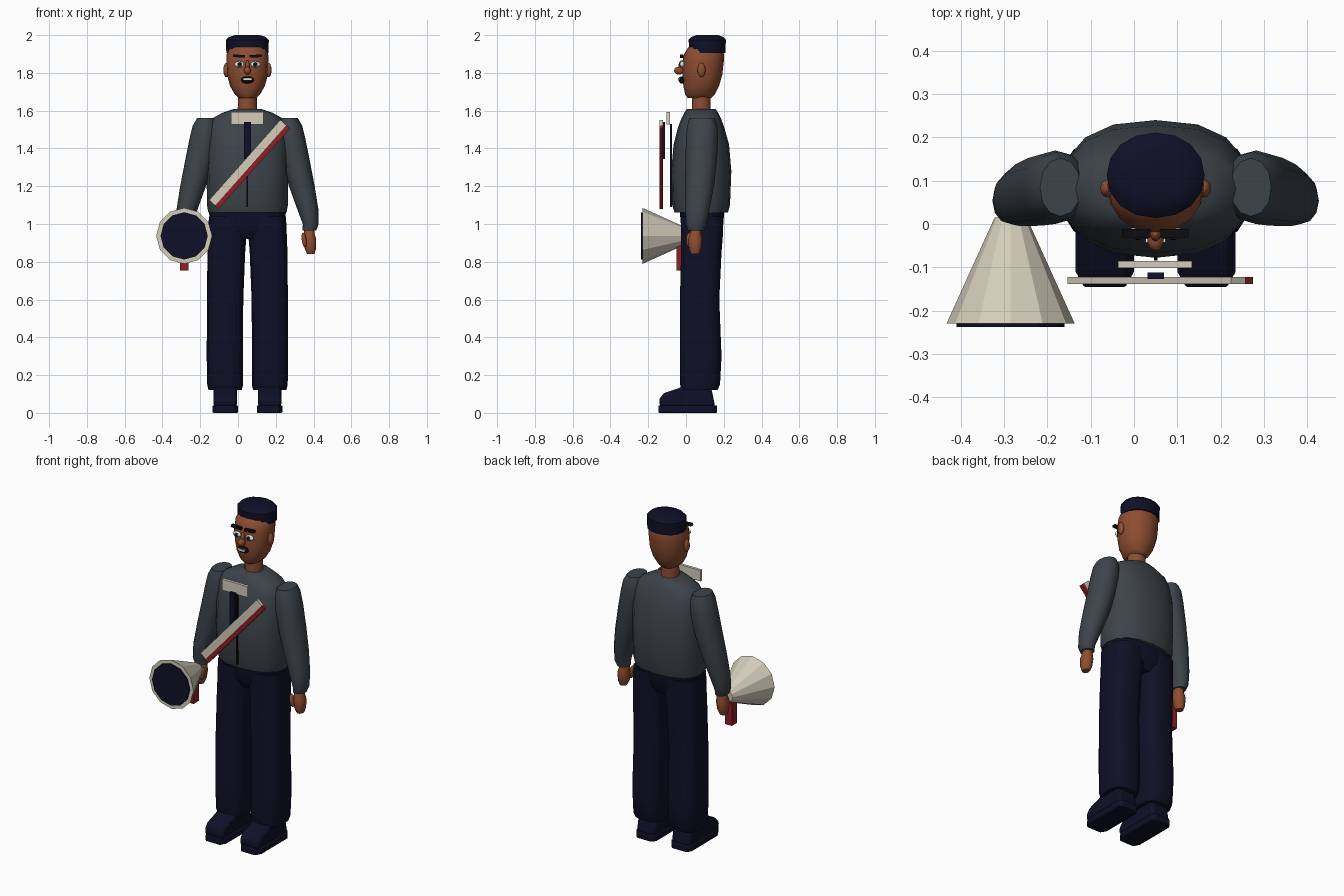
import bpy, bmesh, math
from mathutils import Vector, Matrix

if "Cube" in bpy.data.objects:
    bpy.data.objects.remove(bpy.data.objects["Cube"])

CX = 0.05  # the figure stands slightly right of centre


def mat(name, r, g, b):
    m = bpy.data.materials.new(name)
    m.diffuse_color = (r, g, b, 1)
    m.use_nodes = True
    m.node_tree.nodes["Principled BSDF"].inputs["Base Color"].default_value = m.diffuse_color
    return m


GREY = mat("sweater_grey", 0.046, 0.058, 0.068)
NAVY = mat("navy", 0.005, 0.005, 0.021)
SKIN = mat("skin_brown", 0.27, 0.075, 0.031)
CREAM = mat("cream", 0.66, 0.61, 0.50)
RED = mat("dark_red", 0.27, 0.014, 0.018)
WHITE = mat("eye_white", 0.80, 0.80, 0.78)
BLACK = mat("black", 0.004, 0.004, 0.005)
TEAL = mat("iris_teal", 0.03, 0.10, 0.13)


def finish(name, bm, m, smooth=35, bevel=0):
    bmesh.ops.recalc_face_normals(bm, faces=bm.faces)
    me = bpy.data.meshes.new(name)
    bm.to_mesh(me)
    bm.free()
    me.materials.append(m)
    ob = bpy.data.objects.new(name, me)
    bpy.context.collection.objects.link(ob)
    if bevel:
        mod = ob.modifiers.new("bevel", 'BEVEL')
        mod.width, mod.segments = bevel, 2
    if smooth:
        bpy.ops.object.select_all(action='DESELECT')
        ob.select_set(True)
        bpy.context.view_layer.objects.active = ob
        bpy.ops.object.shade_smooth_by_angle(angle=math.radians(smooth))
    return ob


def loft(name, rows, m, n=16, p=2.0, smooth=40):
    """Rows of (z, centre x, half width, front y, back y) skinned into a closed body."""
    bm = bmesh.new()
    rings = []
    for z, cx, rx, y0, y1 in rows:
        ring = []
        for i in range(n):
            a = 2 * math.pi * i / n
            c, s = math.cos(a), math.sin(a)
            x = cx + rx * math.copysign(abs(c) ** (2 / p), c)
            y = (y0 + y1) / 2 + (y1 - y0) / 2 * math.copysign(abs(s) ** (2 / p), s)
            ring.append(bm.verts.new((x, y, z)))
        rings.append(ring)
    for a, b in zip(rings, rings[1:]):
        for i in range(n):
            j = (i + 1) % n
            bm.faces.new((a[i], a[j], b[j], b[i]))
    bm.faces.new(rings[0])
    bm.faces.new(rings[-1])
    return finish(name, bm, m, smooth)


def box(name, x, y, z, m, tilt=0, bevel=0):
    """Box from ranges, optionally turned about its centre in the front plane."""
    bm = bmesh.new()
    mid = Vector([(r[0] + r[1]) / 2 for r in (x, y, z)])
    size = [r[1] - r[0] for r in (x, y, z)]
    M = Matrix.Translation(mid) @ Matrix.Rotation(tilt, 4, 'Y') @ Matrix.Diagonal((*size, 1))
    bmesh.ops.create_cube(bm, size=1, matrix=M)
    return finish(name, bm, m, 0, bevel)


def ball(name, c, r, m, tilt=0):
    bm = bmesh.new()
    M = Matrix.Translation(c) @ Matrix.Rotation(tilt, 4, 'Y') @ Matrix.Diagonal((*r, 1))
    bmesh.ops.create_uvsphere(bm, u_segments=14, v_segments=9, radius=1, matrix=M)
    return finish(name, bm, m, 60)


def prism(name, pts, axis, lo, hi, m, bevel):
    """Extrude a 2D outline along x (points are y, z) or z (points are x, y)."""
    bm = bmesh.new()
    place = (lambda p, t: (t, *p)) if axis == 'x' else (lambda p, t: (*p, t))
    a = [bm.verts.new(place(p, lo)) for p in pts]
    b = [bm.verts.new(place(p, hi)) for p in pts]
    bm.faces.new(a)
    bm.faces.new(b)
    for i in range(len(pts)):
        j = (i + 1) % len(pts)
        bm.faces.new((a[i], a[j], b[j], b[i]))
    return finish(name, bm, m, 35, bevel)


def cone(name, r1, r2, y1, y2, x, z, m):
    """Twelve-sided cone along y; r1 at y1, r2 at y2."""
    bm = bmesh.new()
    M = Matrix.Translation((x, (y1 + y2) / 2, z)) @ Matrix.Rotation(-math.pi / 2, 4, 'X')
    bmesh.ops.create_cone(bm, cap_ends=True, segments=12, radius1=r1, radius2=r2,
                          depth=y2 - y1, matrix=M)
    return finish(name, bm, m, 0)


# Torso and hips
loft("torso", [(1.06, CX, .207, -.06, .222), (1.10, CX, .214, -.073, .233),
               (1.28, CX, .217, -.078, .240), (1.42, CX, .216, -.066, .228),
               (1.51, CX, .207, -.043, .203), (1.56, CX, .185, -.024, .185),
               (1.59, CX, .13, -.008, .170), (1.61, CX, .07, .005, .155)], GREY, 16, 2.4)
loft("hips", [(.92, CX, .09, 0, .17), (.97, CX, .19, -.025, .195),
              (1.07, CX, .205, -.033, .203)], NAVY, 16, 2.8)

# Paired limbs
for s, side in ((-1, "right"), (1, "left")):
    X = lambda d: CX + s * d
    loft(side + "_sleeve", [(.965, X(.328), .036, .01, .095), (1.0, X(.335), .042, 0, .108),
                            (1.08, X(.319), .056, -.004, .125), (1.2, X(.288), .068, -.005, .148),
                            (1.33, X(.256), .075, -.003, .163), (1.45, X(.232), .075, 0, .170),
                            (1.52, X(.224), .066, .006, .167), (1.56, X(.220), .047, .018, .152)],
         GREY, 12, 2.1)
    loft(side + "_hand", [(.842, X(.335), .020, .025, .070), (.87, X(.333), .030, .014, .082),
                          (.92, X(.330), .034, .010, .087), (.95, X(.327), .028, .02, .08),
                          (.99, X(.325), .026, .025, .078)], SKIN, 10, 2.3)
    ball(side + "_thumb", (X(.300), .018, .915), (.013, .017, .04), SKIN, s * -.15)
    loft(side + "_leg", [(.12, X(.118), .088, -.025, .168), (.15, X(.118), .095, -.033, .182),
                         (.3, X(.120), .096, -.034, .190), (.6, X(.118), .096, -.034, .178),
                         (.85, X(.112), .100, -.028, .190), (.95, X(.106), .102, -.028, .198),
                         (1.04, X(.105), .099, -.03, .198)], NAVY, 14, 2.9)
    x0, x1 = sorted((X(.05), X(.185)))
    prism(side + "_shoe", [(-.138, .03), (-.143, .075), (-.115, .105), (-.04, .13), (.0, .15),
                           (.13, .15), (.155, .03)], 'x', x0 + .006, x1 - .006, NAVY, .016)
    w = x1 - x0
    prism(side + "_sole", [(x0 + .02, -.146), (x1 - .02, -.146), (x1, -.11), (x1, .14),
                           (x1 - .02, .165), (x0 + .02, .165), (x0, .14), (x0, -.11)],
          'z', 0, .04, NAVY, .006)
    # Ear, eye and brow
    ball(side + "_ear", (X(.112), .082, 1.815), (.016, .021, .038), SKIN)
    ball(side + "_eye", (X(.043), -.020, 1.845), (.026, .012, .017), WHITE)
    ball(side + "_iris", (X(.041), -.029, 1.845), (.013, .006, .014), TEAL)
    ball(side + "_pupil", (X(.041), -.033, 1.845), (.008, .004, .009), BLACK)
    box(side + "_brow", (X(.044) - .032, X(.044) + .032), (-.032, -.012), (1.882, 1.896),
        BLACK, s * -.06)

# Neck, head and cap
loft("neck", [(1.58, CX, .052, .03, .132), (1.7, CX, .05, .03, .13)], SKIN, 14)
loft("head", [(1.668, CX, .045, .008, .135), (1.685, CX, .066, -.004, .152),
              (1.73, CX, .092, -.014, .175), (1.79, CX, .108, -.019, .192),
              (1.86, CX, .112, -.019, .200), (1.90, CX, .110, -.010, .201),
              (1.935, CX, .098, .012, .190), (1.96, CX, .07, .04, .17)], SKIN, 16, 2.15)
loft("cap", [(1.905, CX, .112, .017, .209), (1.975, CX, .113, .014, .211),
             (1.99, CX, .098, .028, .198), (2.0, CX, .065, .055, .17)], NAVY, 16, 2.1, 30)

# Nose and mouth
ball("nose_bridge", (CX, -.024, 1.835), (.012, .016, .032), SKIN)
ball("nose_tip", (CX, -.037, 1.812), (.019, .026, .021), SKIN)
ball("mouth", (CX, -.022, 1.763), (.036, .018, .019), BLACK)
box("teeth", (CX - .023, CX + .023), (-.043, -.034), (1.762, 1.772), WHITE)

# Collar, tie and front seam
box("collar", (-.037, .134), (-.102, -.085), (1.526, 1.592), CREAM)
box("tie", (.031, .069), (-.127, -.112), (1.345, 1.54), NAVY)
box("front_seam", (.046, .054), (-.084, -.074), (1.09, 1.53), BLACK)


# Two-tone diagonal sash
def strap(name, p, q, width, m):
    dx, dz = q[0] - p[0], q[1] - p[1]
    L, mx, mz = math.hypot(dx, dz), (p[0] + q[0]) / 2, (p[1] + q[1]) / 2
    box(name, (mx - L / 2, mx + L / 2), (-.139, -.122), (mz - width / 2, mz + width / 2),
        m, -math.atan2(dz, dx))


strap("sash_cream", (-.137, 1.112), (.240, 1.537), .043, CREAM)
strap("sash_red", (-.113, 1.089), (.265, 1.514), .027, RED)

# Megaphone in the right hand
MX, MZ = -.285, .937
cone("megaphone_horn", .148, .037, -.23, .015, MX, MZ, CREAM)
cone("megaphone_mouth", .125, .125, -.238, -.229, MX, MZ, NAVY)
box("megaphone_handle", (MX - .022, MX + .022), (-.05, .0), (.755, .92), RED)
